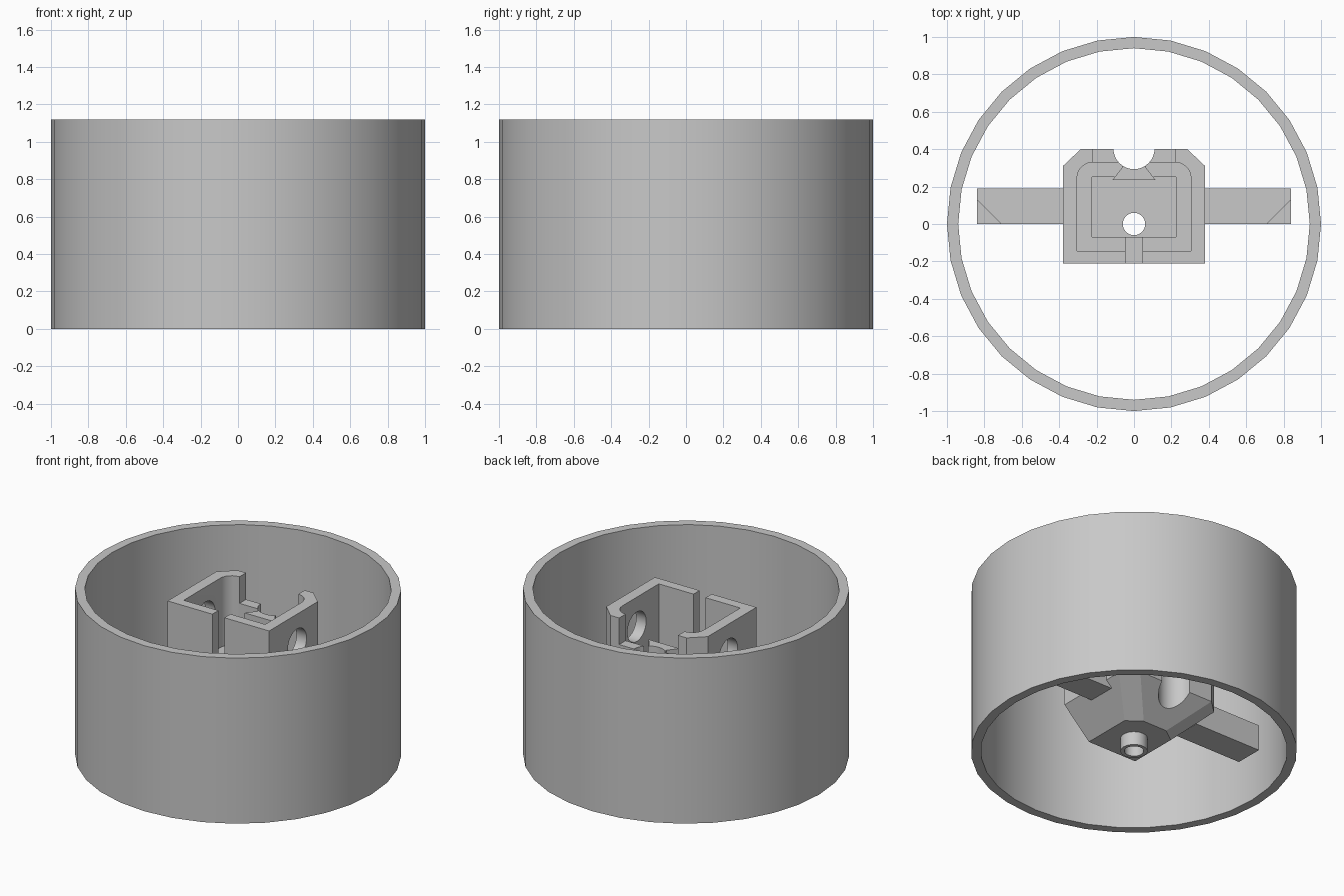
import bpy, bmesh
from math import sin, cos, pi, radians

old = bpy.data.objects.get("Cube")
if old:
    bpy.data.objects.remove(old, do_unlink=True)

grey = bpy.data.materials.new("light grey plastic")
grey.use_nodes = True
colour = (0.58, 0.58, 0.58, 1)
grey.diffuse_color = colour
grey.node_tree.nodes["Principled BSDF"].inputs["Base Color"].default_value = colour


def finish(name, bm):
    me = bpy.data.meshes.new(name)
    bm.to_mesh(me)
    bm.free()
    me.materials.append(grey)
    ob = bpy.data.objects.new(name, me)
    bpy.context.collection.objects.link(ob)
    return ob


def loft_mesh(layers):
    """Closed solid through (outline, z) layers with equal point counts."""
    bm = bmesh.new()
    rings = [[bm.verts.new((x, y, z)) for x, y in pts] for pts, z in layers]
    n = len(rings[0])
    for low, high in zip(rings, rings[1:]):
        for i in range(n):
            j = (i + 1) % n
            bm.faces.new((low[i], low[j], high[j], high[i]))
    bm.faces.new(rings[0])
    bm.faces.new(rings[-1])
    bmesh.ops.recalc_face_normals(bm, faces=bm.faces)
    return bm


def prism(name, pts, z0, z1):
    return finish(name, loft_mesh([(pts, z0), (pts, z1)]))


def mirrored(half):
    return half + [(-x, y) for x, y in reversed(half)]


def rect(x, y0, y1):
    return mirrored([(x, y0), (x, y1)])


def circle(r, n, cx=0, cy=0):
    return [(cx + r * cos(2 * pi * i / n), cy + r * sin(2 * pi * i / n)) for i in range(n)]


def boolean(ob, tool, operation):
    mod = ob.modifiers.new("cut", "BOOLEAN")
    mod.operation = operation
    mod.solver = "EXACT"
    mod.object = tool
    bpy.context.view_layer.objects.active = ob
    bpy.ops.object.modifier_apply(modifier=mod.name)
    bpy.data.objects.remove(tool, do_unlink=True)


def tube(name, outer, inner, z0, z1, n):
    bm = bmesh.new()
    rings = [[bm.verts.new((x, y, z)) for x, y in circle(r, n)]
             for r, z in ((outer, z0), (outer, z1), (inner, z1), (inner, z0))]
    for k in range(4):
        a, b = rings[k], rings[(k + 1) % 4]
        for i in range(n):
            j = (i + 1) % n
            bm.faces.new((a[i], a[j], b[j], b[i]))
    bmesh.ops.recalc_face_normals(bm, faces=bm.faces)
    return finish(name, bm)


# Outer ring and bottom nozzle
ring = tube("outer_ring", 1, 0.94, 0, 1.12, 32)
nozzle = tube("nozzle", 0.083, 0.06, 0, 0.1, 24)

# Holder body with tapered base
outline = mirrored([(0.38, -0.21), (0.38, 0.31), (0.285, 0.4)])
base = mirrored([(0.185, -0.21), (0.185, 0.13), (0.09, 0.2)])
body = finish("holder_body", loft_mesh([(base, 0.09), (outline, 0.28), (outline, 1.02)]))

# Upper cavity with rounded back corners, then the narrower pocket
corner = [(0.22 + 0.085 * cos(a), 0.245 + 0.085 * sin(a))
          for a in (i * pi / 12 for i in range(7))]
boolean(body, prism("cavity", mirrored([(0.305, -0.145)] + corner), 0.55, 1.2), "DIFFERENCE")
boolean(body, prism("pocket", rect(0.225, -0.07, 0.25), 0.22, 0.6), "DIFFERENCE")

# Flared rib inside the back wall
rib = mirrored([(0.115, 0.235), (0.065, 0.3), (0.065, 0.36)])
boolean(body, prism("rib", rib, 0.22, 0.84), "UNION")

# Front slot, back opening, round back groove and drain hole
boolean(body, prism("slot", rect(0.045, -0.3, -0.06), 0.28, 1.2), "DIFFERENCE")
boolean(body, prism("opening", rect(0.22, 0.2, 0.5), 0.84, 1.2), "DIFFERENCE")
boolean(body, prism("groove", circle(0.11, 32, 0, 0.403), 0.05, 1.2), "DIFFERENCE")
boolean(body, prism("drain", circle(0.06, 24), 0.02, 0.4), "DIFFERENCE")

# Round cross hole through both side walls
cross = prism("cross_hole", circle(0.1, 32), -0.6, 0.6)
cross.rotation_euler = (0, pi / 2, 0)
cross.location = (0, 0.09, 0.82)
bpy.context.view_layer.update()
boolean(body, cross, "DIFFERENCE")

# Side arms with a clipped front corner over a flat underside
for side, name in ((1, "left_arm"), (-1, "right_arm")):
    pts = [(0.34, 0), (0.71, 0), (0.84, 0.13), (0.84, 0.19), (0.34, 0.19)]
    bm = loft_mesh([([(side * x, y) for x, y in pts], z) for z in (0.235, 0.41)])
    flap = bm.faces.new([bm.verts.new((side * x, y, 0.235))
                         for x, y in ((0.71, 0), (0.84, 0), (0.84, 0.13))])
    flap.normal_update()
    if flap.normal.z > 0:
        flap.normal_flip()
    finish(name, bm)

# Smooth the round surfaces and keep the edges sharp
for ob in (ring, nozzle, body):
    bpy.ops.object.select_all(action="DESELECT")
    ob.select_set(True)
    bpy.context.view_layer.objects.active = ob
    bpy.ops.object.shade_smooth_by_angle(angle=radians(20))
